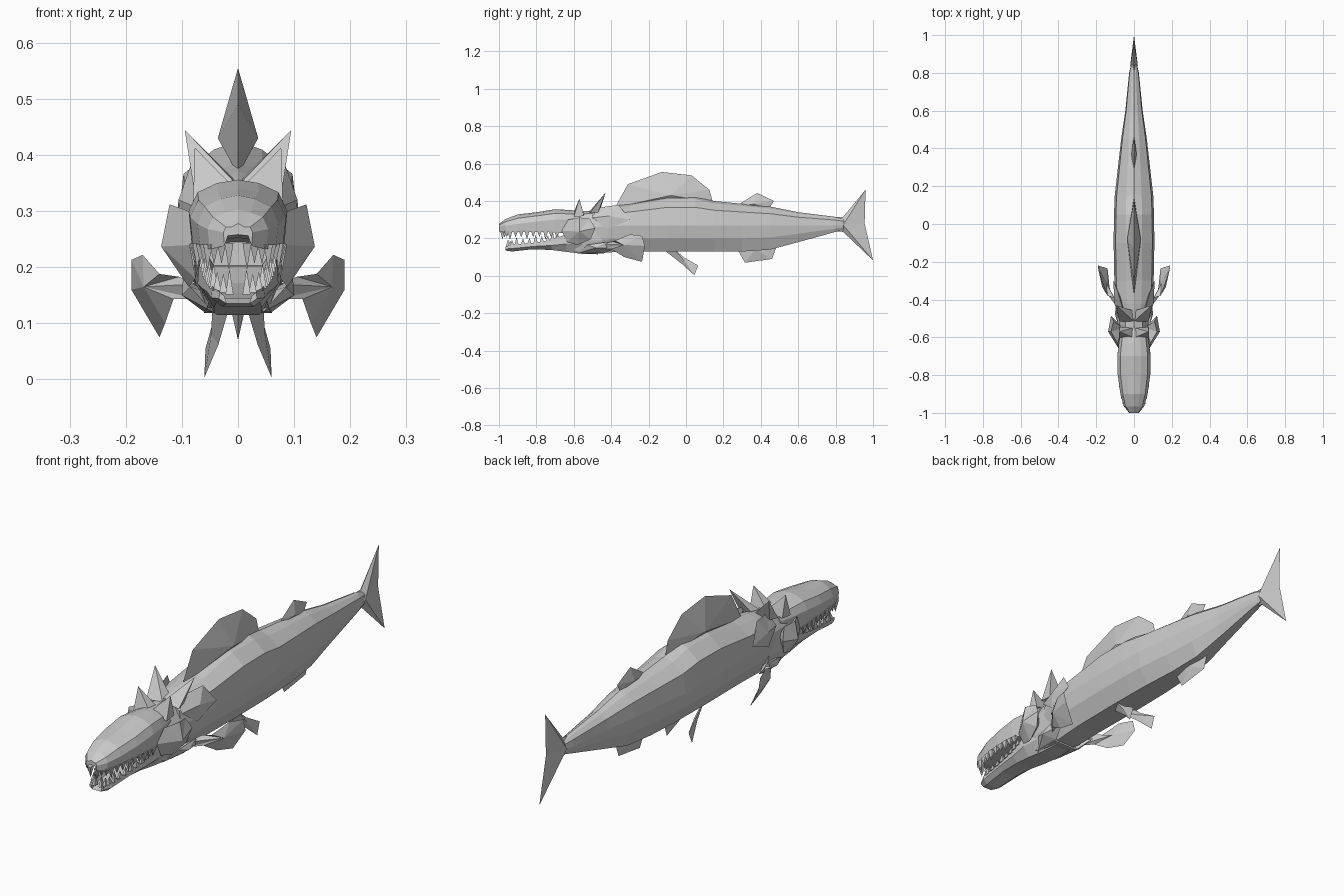
import bpy, bmesh
from mathutils import Vector


def finish(name, bm, mirror=False):
    bmesh.ops.recalc_face_normals(bm, faces=bm.faces)
    me = bpy.data.meshes.new(name)
    bm.to_mesh(me)
    bm.free()
    ob = bpy.data.objects.new(name, me)
    bpy.context.collection.objects.link(ob)
    if mirror:
        ob.modifiers.new("Mirror", 'MIRROR')
    return ob


def loft(name, stations, section):
    """Skin mirrored half sections (bottom centre to top centre) along y."""
    bm = bmesh.new()
    rings = []
    for y, *s in stations:
        half = section(*s)
        pts = half + [(-x, z) for x, z in half[-2:0:-1]]
        rings.append([bm.verts.new((x, y, z)) for x, z in pts])
    n = len(rings[0])
    for a, b in zip(rings, rings[1:]):
        for i in range(n):
            j = (i + 1) % n
            bm.faces.new((a[i], a[j], b[j], b[i]))
    bm.faces.new(rings[0])
    bm.faces.new(rings[-1])
    return finish(name, bm)


def lens(name, outline, c1, c2, mirror=False):
    """Closed faceted plate: an outline fanned to a point on each side."""
    bm = bmesh.new()
    o = [bm.verts.new(p) for p in outline]
    for c in (bm.verts.new(c1), bm.verts.new(c2)):
        for i in range(len(o)):
            bm.faces.new((o[i - 1], o[i], c))
    return finish(name, bm, mirror)


def flat_fin(name, yz, centre, t):
    y, z = centre
    lens(name, [(0, a, b) for a, b in yz], (t, y, z), (-t, y, z))


def spikes(name, items, mirror=True):
    """Pyramids: each item is (base corners, tip)."""
    bm = bmesh.new()
    for base, tip in items:
        b = [bm.verts.new(p) for p in base]
        t = bm.verts.new(tip)
        bm.faces.new(b)
        for i in range(len(b)):
            bm.faces.new((b[i - 1], b[i], t))
    return finish(name, bm, mirror)


def interp(path, t):
    f = t * (len(path) - 1)
    i = min(int(f), len(path) - 2)
    return Vector(path[i]).lerp(Vector(path[i + 1]), f - i)


def tooth_row(name, path, count, size, height):
    items = []
    for k in range(count):
        p = interp(path, (k + 0.3) / count)
        h = height * (1.15 if k % 3 == 0 else 0.85)
        base = [p + Vector(d) * size for d in ((-.6, -1, 0), (.6, -1, 0), (.6, 1, 0), (-.6, 1, 0))]
        items.append((base, p + Vector((0, 0, h))))
    spikes(name, items)


# Body: (y, half width, bottom, widest height, top)
loft("body", [
    (-.50, .078, .125, .26, .355), (-.42, .098, .125, .265, .37),
    (-.30, .104, .13, .27, .385), (-.10, .108, .13, .27, .425),
    (.05, .106, .13, .27, .425), (.15, .102, .13, .27, .40),
    (.30, .085, .13, .27, .385), (.45, .068, .14, .27, .37),
    (.60, .046, .18, .27, .34), (.80, .026, .235, .27, .315), (.86, .012, .25, .27, .30)],
    lambda w, b, m, t: [(0, b), (.5 * w, b), (.88 * w, b + .5 * (m - b)), (w, m),
                        (.9 * w, m + .62 * (t - m)), (.4 * w, m + .9 * (t - m)), (0, t)])

# Neck behind the jaws
loft("neck", [(-.63, .066, .15, .34), (-.56, .074, .125, .345), (-.45, .08, .118, .352)],
     lambda w, b, t: [(0, b), (.75 * w, b), (w, b + .3 * (t - b)), (w, b + .7 * (t - b)),
                      (.6 * w, t - .015), (0, t)])

# Skull and upper jaw: (y, half width, lip, ridge, top)
loft("upper_jaw", [
    (-1.0, .026, .238, .262, .278), (-.965, .054, .232, .268, .303),
    (-.90, .072, .235, .277, .328), (-.80, .086, .235, .29, .340),
    (-.70, .088, .232, .30, .356), (-.63, .080, .225, .30, .352), (-.55, .066, .225, .30, .345)],
    lambda w, l, r, t: [(0, l + .02), (.7 * w, l + .018), (.93 * w, l), (w, r),
                        (.82 * w, r + .6 * (t - r)), (.42 * w, t - .006), (0, t)])

# Lower jaw with a sunken mouth floor: (y, half width, bottom, rim)
loft("lower_jaw", [
    (-.965, .034, .135, .155), (-.93, .048, .13, .165), (-.82, .056, .142, .175),
    (-.72, .064, .138, .192), (-.64, .072, .128, .222), (-.56, .07, .118, .232),
    (-.47, .062, .115, .22)],
    lambda w, b, t: [(0, b), (.6 * w, b), (w, b + .45 * (t - b)), (.95 * w, t),
                     (.72 * w, t - .006), (.6 * w, t - .02), (0, t - .02)])

# Teeth
tooth_row("upper_teeth", [(.012, -.985, .243), (.052, -.95, .24), (.072, -.86, .242),
                          (.079, -.76, .242), (.079, -.67, .235)], 12, .013, -.042)
tooth_row("lower_teeth", [(.012, -.955, .15), (.042, -.925, .16), (.05, -.83, .17),
                          (.057, -.74, .183), (.064, -.67, .205)], 11, .012, .04)

# Flared gill covers
lens("gill_cover", [
    (.078, -.665, .24), (.088, -.63, .30), (.122, -.57, .312), (.108, -.515, .305),
    (.122, -.485, .255), (.108, -.51, .195), (.088, -.58, .165), (.076, -.635, .18)],
    (.137, -.57, .237), (.06, -.55, .24), True)
# Throat flaps trailing below the gills
lens("throat_flap", [(.045, -.58, .12), (.085, -.53, .165), (.098, -.43, .18),
                     (.088, -.37, .15), (.06, -.44, .12)],
     (.1, -.48, .15), (.04, -.48, .15), True)
# Shoulder plates overlapping the body front
lens("shoulder_plate", [(.082, -.50, .31), (.05, -.48, .362), (.085, -.36, .38),
                        (.108, -.30, .30), (.1, -.42, .25)],
     (.106, -.41, .32), (.06, -.41, .31), True)

# Head spines
spikes("rear_crest_spine", [([(0, -.515, .345), (.078, -.515, .335), (.07, -.47, .34),
                              (0, -.46, .35)], (.095, -.43, .445))])
spikes("front_crest_spine", [([(.005, -.60, .34), (.08, -.60, .315), (.078, -.545, .32),
                               (.005, -.55, .34)], (.077, -.57, .413))])

# Fins along the centre line
flat_fin("dorsal_fin", [(-.38, .365), (-.31, .49), (-.13, .555), (.03, .537),
                        (.125, .46), (.145, .39), (-.1, .38)], (-.08, .43), .036)
flat_fin("rear_dorsal_fin", [(.28, .37), (.30, .393), (.38, .443), (.47, .40), (.445, .36)],
         (.37, .385), .014)
flat_fin("anal_fin", [(.27, .15), (.315, .07), (.46, .09), (.485, .16)], (.37, .14), .016)
flat_fin("tail_fin", [(.79, .312), (.84, .315), (.96, .46), (.955, .28), (1.0, .083),
                      (.84, .235), (.79, .24)], (.84, .272), .02)

# Paired fins
lens("pectoral_fin", [
    (.075, -.46, .17), (.105, -.39, .183), (.14, -.38, .188), (.17, -.30, .222),
    (.19, -.235, .213), (.19, -.22, .16), (.14, -.235, .075), (.13, -.33, .10),
    (.115, -.40, .143), (.07, -.45, .143)],
    (.168, -.335, .165), (.145, -.315, .163), True)
lens("pelvic_fin", [(.012, -.12, .14), (.045, -.06, .14), (.046, -.01, .098), (.058, .065, .055),
                    (.06, .045, .003), (.035, -.02, .062)],
     (.048, -.01, .08), (.034, -.005, .082), True)
